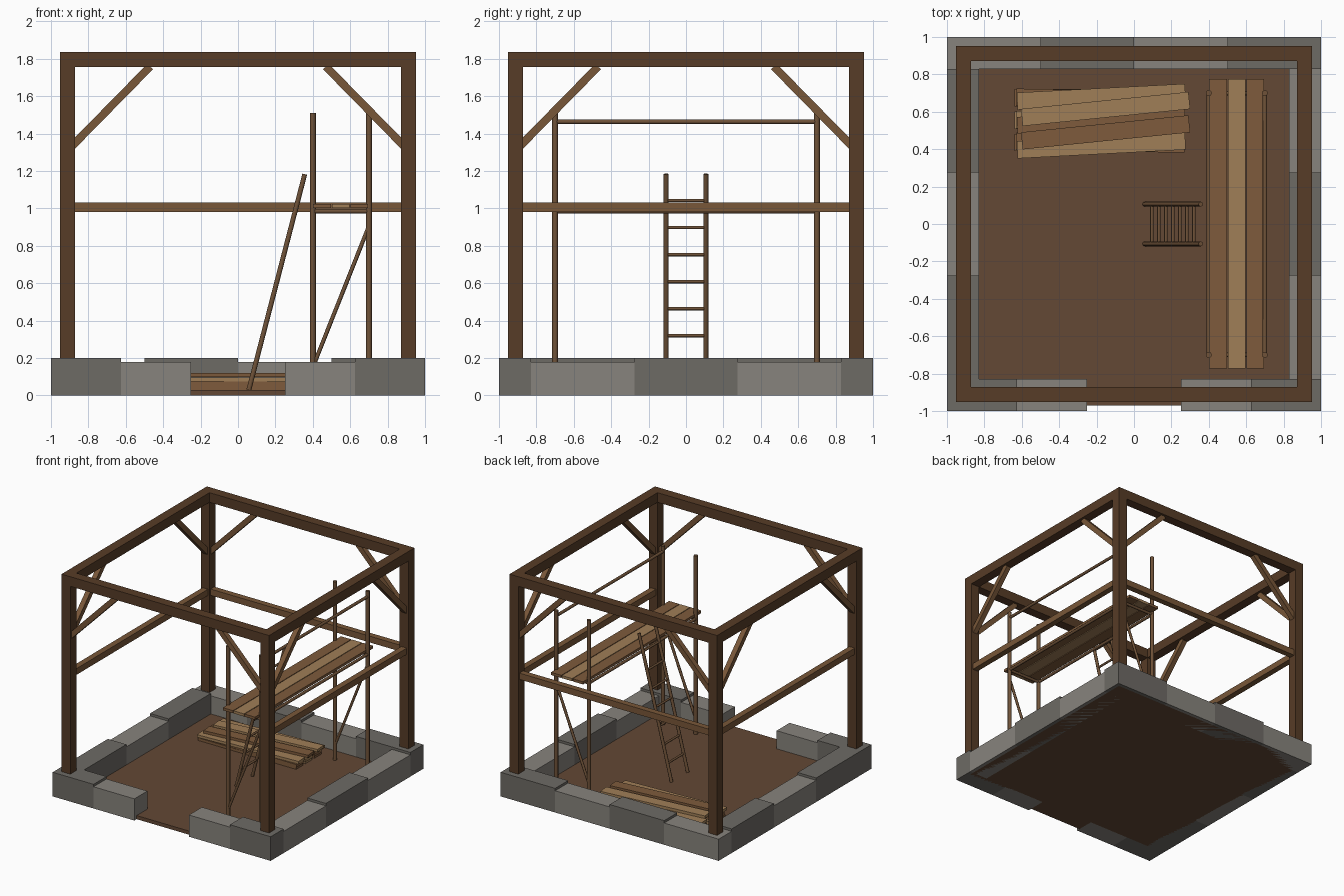
import bpy, math
from mathutils import Vector, Matrix

if "Cube" in bpy.data.objects:
    bpy.data.objects.remove(bpy.data.objects["Cube"])


def mat(name, r, g, b):
    m = bpy.data.materials.new(name)
    m.diffuse_color = (r, g, b, 1)
    m.use_nodes = True
    m.node_tree.nodes["Principled BSDF"].inputs["Base Color"].default_value = m.diffuse_color
    return m


STONE_DARK = mat("stone_dark", 0.155, 0.145, 0.13)
STONE_LIGHT = mat("stone_light", 0.245, 0.23, 0.205)
EARTH = mat("earth", 0.125, 0.065, 0.035)
TIMBER = mat("timber", 0.095, 0.045, 0.02)
RAIL = mat("rail_wood", 0.19, 0.095, 0.04)
POLE = mat("pole_wood", 0.16, 0.085, 0.04)
PLANK_DARK = mat("plank_dark", 0.21, 0.105, 0.045)
PLANK_LIGHT = mat("plank_light", 0.35, 0.21, 0.095)


def box(name, lo, hi, m, angle=0):
    """Axis-aligned box between two corners, optionally turned about z."""
    lo, hi = Vector(lo), Vector(hi)
    bpy.ops.mesh.primitive_cube_add(size=1, location=(lo + hi) / 2)
    o = bpy.context.object
    o.name = name
    o.data.transform(Matrix.Diagonal((*(hi - lo), 1)))
    o.rotation_euler.z = math.radians(angle)
    o.data.materials.append(m)
    return o


def bar(name, a, b, size, m, sides=8):
    """Bar between two points: square (sides=4) or round."""
    a, b = Vector(a), Vector(b)
    r = size / 2 if sides > 4 else size / math.sqrt(2)
    bpy.ops.mesh.primitive_cylinder_add(vertices=sides, radius=r, depth=(b - a).length,
                                        location=(a + b) / 2)
    o = bpy.context.object
    o.name = name
    if sides == 4:
        o.data.transform(Matrix.Rotation(math.pi / 4, 4, 'Z'))
    o.rotation_euler = (b - a).to_track_quat('Z', 'Y').to_euler()
    o.data.materials.append(m)
    if sides > 4:
        bpy.ops.object.shade_smooth_by_angle(angle=math.radians(50))
    return o


# Earth floor
box("earth_floor", (-0.97, -0.97, 0), (0.97, 0.97, 0.03), EARTH)


# Foundation stones: dark ones are slightly taller
def stone(name, x0, x1, y0, y1, dark):
    box(name, (x0, y0, 0), (x1, y1, 0.2 if dark else 0.18), STONE_DARK if dark else STONE_LIGHT)


W = 0.83
for i in range(4):
    stone("back_stone", -1 + i * 0.5, -0.5 + i * 0.5, W, 1, i % 2 == 1)
for i in range(3):
    y0, y1 = -W + i * 2 * W / 3, -W + (i + 1) * 2 * W / 3
    stone("left_stone", -1, -W, y0, y1, i != 1)
    stone("right_stone", W, 1, y0, y1, i == 1)
stone("front_stone", -1, -0.625, -1, -W, True)
stone("front_stone", -0.625, -0.25, -1, -W, False)
stone("front_stone", 0.25, 0.625, -1, -W, False)
stone("front_stone", 0.625, 1, -1, -W, True)

# Timber frame: posts, top beams, corner braces
A, B = 0.872, 0.952
P = (A + B) / 2
for sx in (-1, 1):
    for sy in (-1, 1):
        box("post", (sx * P - 0.04, sy * P - 0.04, 0.18), (sx * P + 0.04, sy * P + 0.04, 1.757), TIMBER)
        bar("brace", (sx * 0.905, sy * P, 1.315), (sx * 0.47, sy * P, 1.758), 0.042, RAIL, 4)
        bar("brace", (sx * P, sy * 0.905, 1.315), (sx * P, sy * 0.47, 1.758), 0.042, RAIL, 4)
for s in (-1, 1):
    box("top_beam", (-B, s * P - 0.04, 1.757), (B, s * P + 0.04, 1.837), TIMBER)
    box("side_top_beam", (s * P - 0.04, -A, 1.757), (s * P + 0.04, A, 1.837), TIMBER)
    # Middle rails on left and right
    box("side_rail", (s * P - 0.025, -A, 0.98), (s * P + 0.025, A, 1.032), RAIL)
box("back_rail", (-A, P - 0.025, 0.98), (A, P + 0.025, 1.032), RAIL)

# Scaffold: poles, transoms, diagonals, ledgers, guard rail
for y in (-0.7, 0.7):
    for x in (0.4, 0.7):
        bar("scaffold_pole", (x, y, 0.03), (x, y, 1.51), 0.032, POLE)
    bar("scaffold_transom", (0.4, y, 0.985), (0.7, y, 0.985), 0.024, POLE)
    bar("scaffold_diagonal", (0.4, y, 0.15), (0.7, y, 0.905), 0.022, POLE)
for x in (0.4, 0.7):
    bar("scaffold_ledger", (x, -0.7, 0.985), (x, 0.7, 0.985), 0.024, POLE)
bar("guard_rail", (0.7, -0.7, 1.463), (0.7, 0.7, 1.463), 0.024, POLE)

# Platform planks
for i in range(3):
    x = 0.402 + i * 0.1
    box("platform_plank", (x, -0.773, 1.002), (x + 0.094, 0.775, 1.024),
        PLANK_LIGHT if i == 1 else PLANK_DARK)

# Ladder
foot, head = Vector((0.058, 0, 0.03)), Vector((0.357, 0, 1.183))
for s in (-1, 1):
    off = Vector((0, s * 0.106, 0))
    bar("ladder_stile", foot + off, head + off, 0.026, POLE)
for i in range(7):
    p = foot.lerp(head, (0.145 + i * 0.1445) / 1.153)
    bar("ladder_rung", p - Vector((0, 0.106, 0)), p + Vector((0, 0.106, 0)), 0.018, POLE)

# Stacked planks: (centre x, centre y, turn, colour) per layer
D, L = PLANK_DARK, PLANK_LIGHT
layers = [
    [(-0.19, 0.675, 0, D), (-0.19, 0.555, 0, L), (-0.19, 0.435, 0, D)],
    [(-0.18, 0.67, -1, D), (-0.18, 0.55, -1, L), (-0.18, 0.435, -1, D)],
    [(-0.175, 0.68, 3, L), (-0.175, 0.55, 3, D), (-0.175, 0.42, 3, L)],
    [(-0.152, 0.615, 5.8, L), (-0.152, 0.49, 5.8, D)],
]
for k, layer in enumerate(layers):
    z = 0.03 + k * 0.0225
    for x, y, turn, m in layer:
        box("stacked_plank", (x - 0.45, y - 0.046, z), (x + 0.45, y + 0.046, z + 0.022), m, turn)
